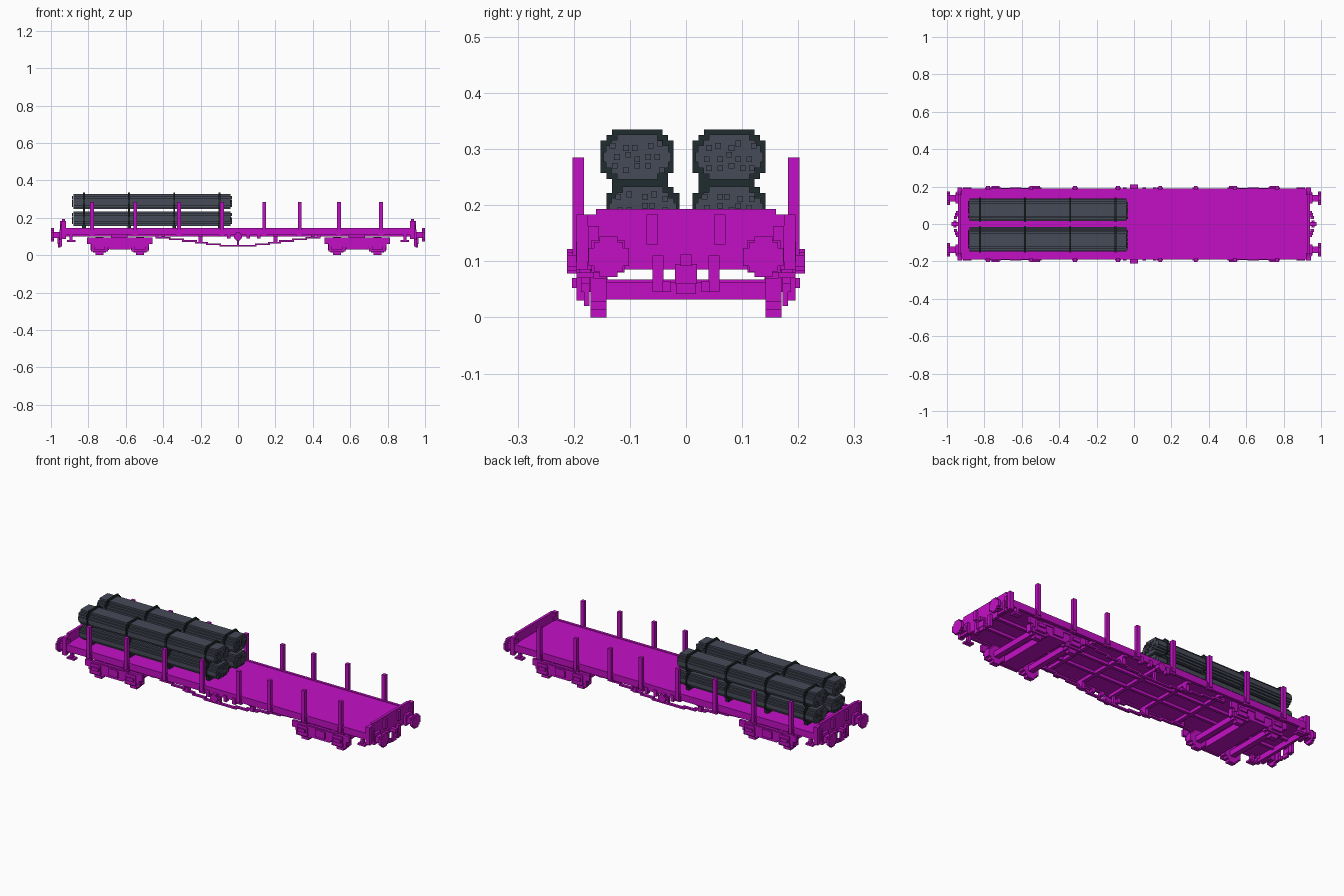
import bpy, bmesh, random
from mathutils import Vector, Matrix

random.seed(4)
cube = bpy.data.objects.get("Cube")
if cube:
    bpy.data.objects.remove(cube)


def material(name, rgb):
    m = bpy.data.materials.new(name)
    m.use_nodes = True
    m.diffuse_color = (*rgb, 1)
    bsdf = next(n for n in m.node_tree.nodes if n.type == 'BSDF_PRINCIPLED')
    bsdf.inputs["Base Color"].default_value = (*rgb, 1)
    bsdf.inputs["Roughness"].default_value = 0.8
    return m


MAGENTA = material("magenta", (0.55, 0.005, 0.56))
SLATE = material("slate grey", (0.062, 0.070, 0.098))
DARK = material("dark strap", (0.014, 0.024, 0.026))
SIDES = (-1, 1)


def box(bm, x0, x1, y0, y1, z0, z1):
    lo, hi = Vector((x0, y0, z0)), Vector((x1, y1, z1))
    m = Matrix.Translation((lo + hi) / 2) @ Matrix.Diagonal((*(hi - lo), 1))
    bmesh.ops.create_cube(bm, size=1, matrix=m)


def prism(bm, points, axis, a, b):
    """Extrude a profile along x (points y,z) or along y (points x,z)."""
    verts = [bm.verts.new((a, u, v) if axis == 'x' else (u, a, v)) for u, v in points]
    face = bm.faces.new(verts)
    ext = bmesh.ops.extrude_face_region(bm, geom=[face])["geom"]
    move = (b - a, 0, 0) if axis == 'x' else (0, b - a, 0)
    bmesh.ops.translate(bm, vec=move, verts=[v for v in ext if isinstance(v, bmesh.types.BMVert)])


def stepped(cu, cv, hu, hv, s=0.01):
    """Blocky rounded outline: a rectangle with two-step corners."""
    q = [(hu, hv - 2 * s), (hu - s, hv - 2 * s), (hu - s, hv - s),
         (hu - 2 * s, hv - s), (hu - 2 * s, hv)]
    pts = q + [(-u, v) for u, v in reversed(q)]
    pts += [(-u, -v) for u, v in q] + [(u, -v) for u, v in reversed(q)]
    return [(cu + u, cv + v) for u, v in pts]


def finish(name, bm, mat):
    bmesh.ops.recalc_face_normals(bm, faces=bm.faces[:])
    mesh = bpy.data.meshes.new(name)
    bm.to_mesh(mesh)
    bm.free()
    mesh.materials.append(mat)
    ob = bpy.data.objects.new(name, mesh)
    bpy.context.collection.objects.link(ob)
    return ob


# Deck with side sills
bm = bmesh.new()
box(bm, -0.94, 0.94, -0.185, 0.185, 0.115, 0.142)
for s in SIDES:
    box(bm, -0.94, 0.94, s * 0.175, s * 0.19, 0.108, 0.145)
finish("deck", bm, MAGENTA)

# Side stakes with their sockets
bm = bmesh.new()
for x in (-0.78, -0.55, -0.315, -0.085, 0.14, 0.33, 0.54, 0.765):
    for s in SIDES:
        box(bm, x - 0.01, x + 0.01, s * 0.182, s * 0.202, 0.11, 0.285)
        box(bm, x - 0.016, x + 0.016, s * 0.18, s * 0.196, 0.1, 0.135)
finish("side_stakes", bm, MAGENTA)

# End boards, headstocks and corner posts
bm = bmesh.new()
for e in SIDES:
    box(bm, e * 0.925, e * 0.94, -0.19, 0.19, 0.085, 0.183)
    box(bm, e * 0.925, e * 0.94, -0.16, 0.16, 0.18, 0.193)
    for y in (-0.06, 0.06):
        box(bm, e * 0.935, e * 0.952, y - 0.01, y + 0.01, 0.13, 0.183)
    for s in SIDES:
        box(bm, e * 0.92, e * 0.95, s * 0.155, s * 0.175, 0.1, 0.163)
        box(bm, e * 0.92, e * 0.945, s * 0.175, s * 0.195, 0.085, 0.183)
finish("end_boards", bm, MAGENTA)

# Buffers
bm = bmesh.new()
for e in SIDES:
    for s in SIDES:
        prism(bm, stepped(s * 0.138, 0.108, 0.036, 0.036), 'x', e * 0.985, e * 1.0)
        box(bm, e * 0.94, e * 0.985, s * 0.12, s * 0.156, 0.092, 0.124)
        box(bm, e * 0.94, e * 0.955, s * 0.11, s * 0.168, 0.08, 0.138)
finish("buffers", bm, MAGENTA)

# Draw hooks, brake hoses and shunter steps
bm = bmesh.new()
for e in SIDES:
    box(bm, e * 0.94, e * 0.975, -0.01, 0.01, 0.092, 0.112)
    box(bm, e * 0.955, e * 0.965, -0.02, 0.02, 0.06, 0.095)
    box(bm, e * 0.95, e * 0.962, -0.018, 0.018, 0.042, 0.062)
    for s in SIDES:
        box(bm, e * 0.94, e * 0.958, s * 0.04, s * 0.06, 0.045, 0.11)
        box(bm, e * 0.945, e * 0.962, s * 0.028, s * 0.042, 0.045, 0.065)
        box(bm, e * 0.885, e * 0.9, s * 0.17, s * 0.19, 0.075, 0.115)
        box(bm, e * 0.87, e * 0.915, s * 0.165, s * 0.195, 0.07, 0.08)
finish("couplings_and_steps", bm, MAGENTA)

# Underframe beams
bm = bmesh.new()
for s in SIDES:
    box(bm, -0.92, 0.92, s * 0.045, s * 0.06, 0.1, 0.116)
for x in (-0.4, -0.2, 0.0, 0.2, 0.4):
    box(bm, x - 0.01, x + 0.01, -0.18, 0.18, 0.098, 0.116)
for e in SIDES:
    box(bm, e * 0.59, e * 0.68, -0.17, 0.17, 0.085, 0.116)
finish("underframe_beams", bm, MAGENTA)

# Stepped truss rods hung from queen posts
bm = bmesh.new()
rod = ((0.0, 0.1, 0.045), (0.09, 0.17, 0.053), (0.16, 0.23, 0.062),
       (0.22, 0.30, 0.071), (0.29, 0.37, 0.08), (0.36, 0.43, 0.089))
for s in SIDES:
    for e in SIDES:
        for x0, x1, z in rod:
            box(bm, e * x0, e * x1, s * 0.145, s * 0.16, z, z + 0.009)
        box(bm, e * 0.19, e * 0.21, s * 0.14, s * 0.165, 0.062, 0.115)
        box(bm, e * 0.425, e * 0.44, s * 0.145, s * 0.16, 0.089, 0.115)
    box(bm, -0.006, 0.006, s * 0.147, s * 0.16, 0.05, 0.11)
finish("truss_rods", bm, MAGENTA)

# Hand wheels and brake fittings along the sills
bm = bmesh.new()
for s in SIDES:
    prism(bm, stepped(0.0, 0.1, 0.022, 0.022, 0.006), 'y', s * 0.185, s * 0.212)
    for x in (-0.05, 0.055, 0.11):
        box(bm, x - 0.009, x + 0.009, s * 0.172, s * 0.195, 0.09, 0.125)
finish("brake_fittings", bm, MAGENTA)

# Bogies: shaped side frames, axle boxes, cross members and wheels
frames, wheels = bmesh.new(), bmesh.new()
half = [(0.175, 0.095), (0.175, 0.06), (0.155, 0.06), (0.155, 0.045),
        (0.065, 0.045), (0.055, 0.03)]
outline = half + [(-u, v) for u, v in reversed(half)]
for c in (-0.632, 0.638):
    box(frames, c - 0.05, c + 0.05, -0.17, 0.17, 0.032, 0.068)
    for s in SIDES:
        prism(frames, [(c + u, v) for u, v in outline], 'y', s * 0.172, s * 0.187)
        box(frames, c - 0.03, c + 0.03, s * 0.165, s * 0.195, 0.045, 0.085)
        box(frames, c - 0.09, c + 0.09, s * 0.18, s * 0.192, 0.08, 0.092)
    for a in (-0.108, 0.108):
        x = c + a
        box(wheels, x - 0.015, x + 0.015, -0.15, 0.15, 0.032, 0.062)
        for s in SIDES:
            prism(wheels, stepped(x, 0.049, 0.049, 0.049, 0.014), 'y', s * 0.142, s * 0.17)
            box(frames, x - 0.022, x + 0.022, s * 0.175, s * 0.203, 0.052, 0.07)
            box(frames, x - 0.03, x + 0.03, s * 0.18, s * 0.195, 0.03, 0.085)
            box(frames, x - 0.045, x + 0.045, s * 0.172, s * 0.182, 0.02, 0.05)
finish("bogie_frames", frames, MAGENTA)
finish("wheelsets", wheels, MAGENTA)

# Cargo: two stacks of two strapped bundles
X0, X1 = -0.88, -0.04
STRAPS = (-0.823, -0.582, -0.341, -0.098)
bundles, straps = bmesh.new(), bmesh.new()
for upper, lower in ((-0.087, -0.077), (0.077, 0.077)):
    for y, z, hz in ((lower, 0.195, 0.038), (upper, 0.286, 0.04)):
        prism(bundles, stepped(y, z, 0.056, hz), 'x', X0, X1)
        # Protruding bar ends
        for i in range(-4, 5, 2):
            for k in range(-2, 3, 2):
                u = y + 0.01 * i + random.choice((-0.004, 0, 0.004))
                v = z + 0.01 * k + random.choice((-0.004, 0, 0.004))
                for e, x in ((-1, X0), (1, X1)):
                    box(bundles, x - 0.002, x + e * random.choice((0.003, 0.007)),
                        u - 0.005, u + 0.005, v - 0.005, v + 0.005)
        # Raised bars along the flanks and top
        for s in SIDES:
            box(bundles, X0, X1, y + s * 0.05, y + s * 0.06, z - 0.009, z + 0.009)
        for x in STRAPS:
            prism(straps, stepped(y, z, 0.065, hz + 0.009), 'x', x - 0.005, x + 0.005)
    # Timber bearers under and between the bundles
    for x in STRAPS:
        box(straps, x - 0.01, x + 0.01, lower - 0.05, lower + 0.05, 0.14, 0.16)
        box(straps, x - 0.005, x + 0.005, lower - 0.055, lower + 0.045, 0.232, 0.248)
finish("bar_bundles", bundles, SLATE)
finish("bundle_straps", straps, DARK)
